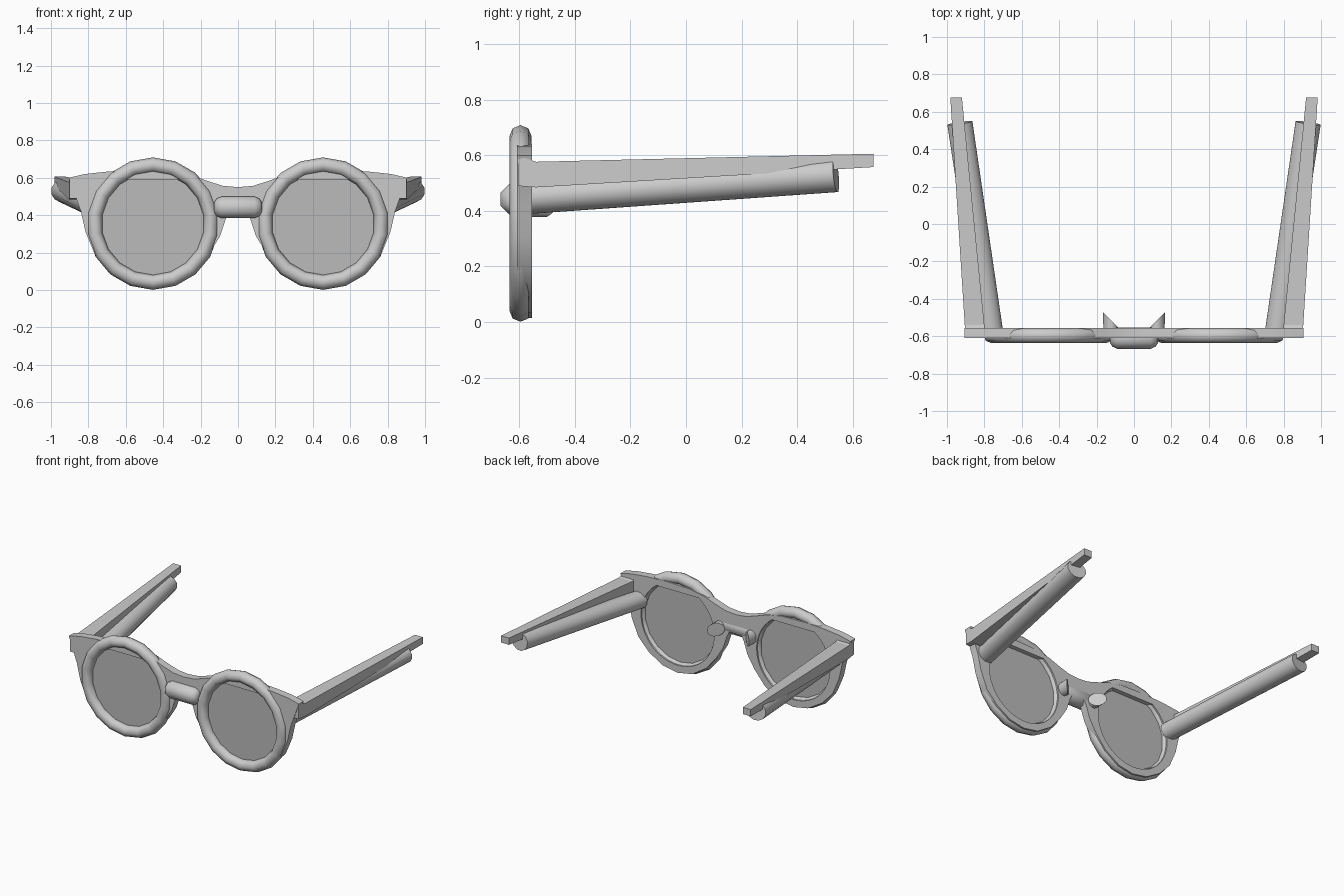
import bpy, bmesh, math
from mathutils import Vector

if "Cube" in bpy.data.objects:
    bpy.data.objects.remove(bpy.data.objects["Cube"])

CX, CZ = 0.455, 0.355      # lens centre
BACK_Y = -0.555            # back of the front frame


def shade(ob, angle):
    bpy.ops.object.select_all(action='DESELECT')
    ob.select_set(True)
    bpy.context.view_layer.objects.active = ob
    bpy.ops.object.shade_smooth_by_angle(angle=math.radians(angle))


def loft(name, sections, smooth=None):
    """Skin a list of equal-length point rings and cap both ends."""
    bm = bmesh.new()
    rings = [[bm.verts.new(p) for p in s] for s in sections]
    n = len(rings[0])
    for a, b in zip(rings, rings[1:]):
        for i in range(n):
            j = (i + 1) % n
            bm.faces.new((a[i], a[j], b[j], b[i]))
    bm.faces.new(rings[0])
    bm.faces.new(rings[-1])
    bmesh.ops.recalc_face_normals(bm, faces=bm.faces)
    me = bpy.data.meshes.new(name)
    bm.to_mesh(me)
    bm.free()
    ob = bpy.data.objects.new(name, me)
    bpy.context.collection.objects.link(ob)
    if smooth:
        shade(ob, smooth)
    return ob


def ellipse(c, u, v, n):
    """Ring of n points around c spanned by half-axes u and v."""
    c, u, v = Vector(c), Vector(u), Vector(v)
    angs = [2 * math.pi * (i + 0.5) / n for i in range(n)]
    return [c + u * math.cos(a) + v * math.sin(a) for a in angs]


def rect(x0, x1, y, z0, z1, s):
    return [(s * x0, y, z0), (s * x1, y, z0), (s * x1, y, z1), (s * x0, y, z1)]


def flat_top_circle(r, top, n=40):
    """Circle around the lens centre, clipped flat at height top."""
    half = math.asin((top - CZ) / r)
    a0, a1 = math.pi - half, 2 * math.pi + half
    return [(CX + r * math.cos(a0 + (a1 - a0) * i / n),
             CZ + r * math.sin(a0 + (a1 - a0) * i / n)) for i in range(n + 1)]


def plate(name, loops, y, half):
    """Extruded outline in the xz plane; later loops cut holes."""
    cu = bpy.data.curves.new(name, 'CURVE')
    cu.dimensions, cu.fill_mode, cu.extrude = '2D', 'BOTH', half
    for pts in loops:
        sp = cu.splines.new('POLY')
        sp.points.add(len(pts) - 1)
        for p, (x, z) in zip(sp.points, pts):
            p.co = (x, z, 0, 1)
        sp.use_cyclic_u = True
    ob = bpy.data.objects.new(name, cu)
    bpy.context.collection.objects.link(ob)
    ob.location.y, ob.rotation_euler.x = y, math.pi / 2
    bpy.ops.object.select_all(action='DESELECT')
    ob.select_set(True)
    bpy.context.view_layer.objects.active = ob
    bpy.ops.object.convert(target='MESH')
    return bpy.context.view_layer.objects.active


# Front frame: brow line, outer corners, rims and nose arch
half = [(0.08, 0.557), (0.16, 0.582), (0.25, 0.615), (0.36, 0.635), (0.55, 0.64),
        (0.70, 0.633), (0.82, 0.62), (0.905, 0.60), (0.865, 0.49), (0.84, 0.42),
        (0.815, 0.31), (0.765, 0.19), (0.68, 0.10), (0.57, 0.035), (0.455, 0.014),
        (0.34, 0.035), (0.23, 0.105), (0.15, 0.20), (0.095, 0.29), (0.065, 0.38),
        (0.04, 0.43)]
outline = [(0, 0.55)] + half + [(0, 0.445)] + [(-x, z) for x, z in reversed(half)]
hole = flat_top_circle(0.288, 0.59)
frame = plate("front_frame",
              [outline, hole, [(-x, z) for x, z in hole]], -0.582, 0.027)
shade(frame, 30)

# Lenses: see-through flat-topped discs
glass = bpy.data.materials.new("lens_grey")
glass.diffuse_color = (0.5, 0.5, 0.5, 0.6)
glass.use_nodes = True
glass.node_tree.nodes["Principled BSDF"].inputs["Base Color"].default_value = glass.diffuse_color
disc = flat_top_circle(0.289, 0.592)

for s, side in ((1, "left"), (-1, "right")):
    lens = plate(side + "_lens", [[(s * x, z) for x, z in disc]], -0.59, 0.003)
    lens.data.materials.append(glass)

    # Round front ring
    bpy.ops.mesh.primitive_torus_add(
        major_segments=18, minor_segments=8, major_radius=0.314, minor_radius=0.04,
        location=(s * CX, -0.596, CZ),
        rotation=(math.pi / 2, math.radians(10), 0))
    ring = bpy.context.object
    ring.name = side + "_ring"
    shade(ring, 50)

    # Temple arm: tapered bar
    loft(side + "_temple_arm", [
        rect(0.80, 0.90, -0.605, 0.49, 0.60, s),
        rect(0.80, 0.905, -0.54, 0.485, 0.577, s),
        rect(0.92, 0.982, 0.675, 0.558, 0.606, s)])

    # Round rod under the temple arm
    loft(side + "_temple_rod", [
        ellipse((s * 0.765, -0.575, 0.447), (s * 0.066, -0.01, 0), (0, -0.005, 0.06), 12),
        ellipse((s * 0.931, 0.54, 0.529), (s * 0.069, -0.01, 0), (0, -0.006, 0.063), 12)], 40)

    # Nose pad: stub with a slanted end
    loft(side + "_nose_pad", [
        ellipse((s * 0.125, -0.575, 0.425), (s * 0.04, 0, 0), (0, 0, 0.048), 12),
        ellipse((s * 0.125, -0.512, 0.425), (s * 0.042, 0.042, 0), (0, 0, 0.048), 12)], 40)

# Bridge bar: short capsule in front
profile = [(-0.127, 0.5), (-0.115, 0.8), (-0.09, 1), (0.09, 1), (0.115, 0.8), (0.127, 0.5)]
loft("bridge_bar", [
    ellipse((x, -0.61, 0.442), (0, 0.062 * k, 0), (0, 0, 0.062 * k), 8)
    for x, k in profile], 50)
